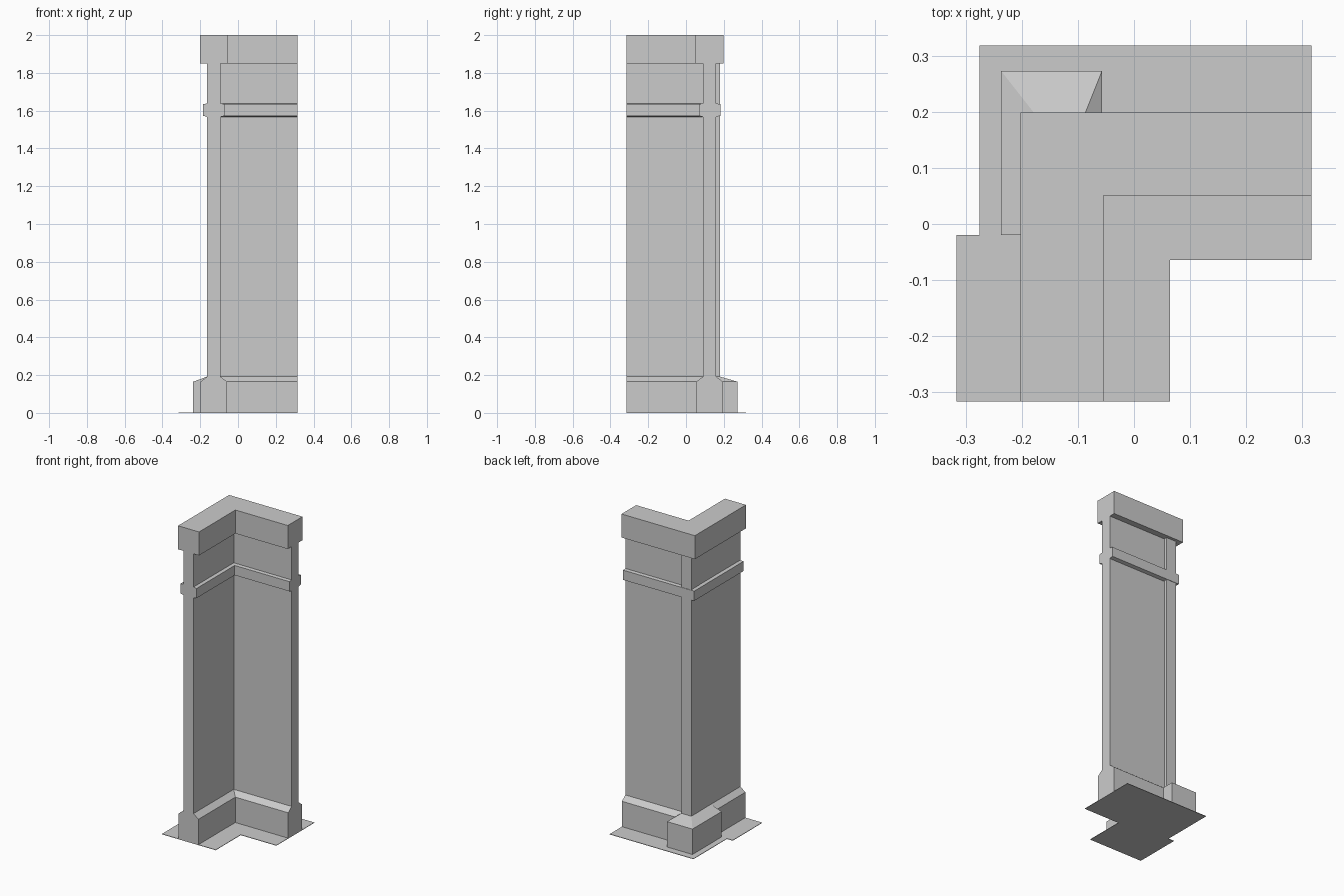
import bpy, bmesh

if "Cube" in bpy.data.objects:
    bpy.data.objects.remove(bpy.data.objects["Cube"])

CX, CY, END = -0.128, 0.125, 0.316   # arm centre lines and arm ends

stone = bpy.data.materials.new("grey_stone")
stone.diffuse_color = (0.6, 0.6, 0.6, 1)
stone.use_nodes = True
stone.node_tree.nodes["Principled BSDF"].inputs["Base Color"].default_value = stone.diffuse_color


def finish(name, bm):
    bmesh.ops.recalc_face_normals(bm, faces=bm.faces)
    mesh = bpy.data.meshes.new(name)
    bm.to_mesh(mesh)
    bm.free()
    mesh.materials.append(stone)
    obj = bpy.data.objects.new(name, mesh)
    bpy.context.collection.objects.link(obj)
    return obj


def loft(name, rings):
    """Skin closed rings of points and cap both ends."""
    bm = bmesh.new()
    loops = [[bm.verts.new(p) for p in ring] for ring in rings]
    n = len(loops[0])
    for a, b in zip(loops, loops[1:]):
        for i in range(n):
            j = (i + 1) % n
            bm.faces.new((a[i], a[j], b[j], b[i]))
    bm.faces.new(loops[0])
    bm.faces.new(loops[-1])
    return finish(name, bm)


def rect(x0, x1, y0, y1, z):
    return [(x0, y0, z), (x1, y0, z), (x1, y1, z), (x0, y1, z)]


# L-shaped wall: half profile (offset, height) with plinth, band and cap
half = [(0.07, 0), (0.07, 0.165), (0.035, 0.192),
        (0.035, 1.567), (0.057, 1.573), (0.057, 1.635), (0.035, 1.638),
        (0.035, 1.85), (0.074, 1.85), (0.074, 2.0)]
profile = half + [(-u, z) for u, z in reversed(half)]
loft("corner_wall", [
    [(CX - u, -END, z) for u, z in profile],
    [(CX - u, CY + u, z) for u, z in profile],
    [(END, CY + u, z) for u, z in profile]])

# Post standing slightly proud at the outer corner
loft("corner_post", [rect(-0.164, -0.094, 0.10, 0.18, z) for z in (0.18, 1.85)])

# Larger plinth block around the corner, with a sloped top
loft("corner_plinth", [
    rect(-0.237, -0.057, -0.02, 0.273, 0),
    rect(-0.237, -0.057, -0.02, 0.273, 0.165),
    rect(-0.164, -0.094, -0.02, 0.18, 0.192)])

# Thin ground slab following the L
bm = bmesh.new()
outline = [(-0.275, 0.318), (-0.275, -0.02), (-0.316, -0.02), (-0.316, -0.316),
           (0.064, -0.316), (0.064, -0.064), (0.316, -0.064), (0.316, 0.318)]
base = bm.faces.new([bm.verts.new((x, y, 0)) for x, y in outline])
out = bmesh.ops.extrude_face_region(bm, geom=[base])
for v in out["geom"]:
    if isinstance(v, bmesh.types.BMVert):
        v.co.z = 0.003
if not any(f.normal.z < 0 and all(v.co.z == 0 for v in f.verts) for f in bm.faces):
    low = [v for v in bm.verts if v.co.z == 0]
    if not any(all(v in low for v in f.verts) for f in bm.faces):
        bmesh.ops.contextual_create(bm, geom=low)
finish("ground_slab", bm)
